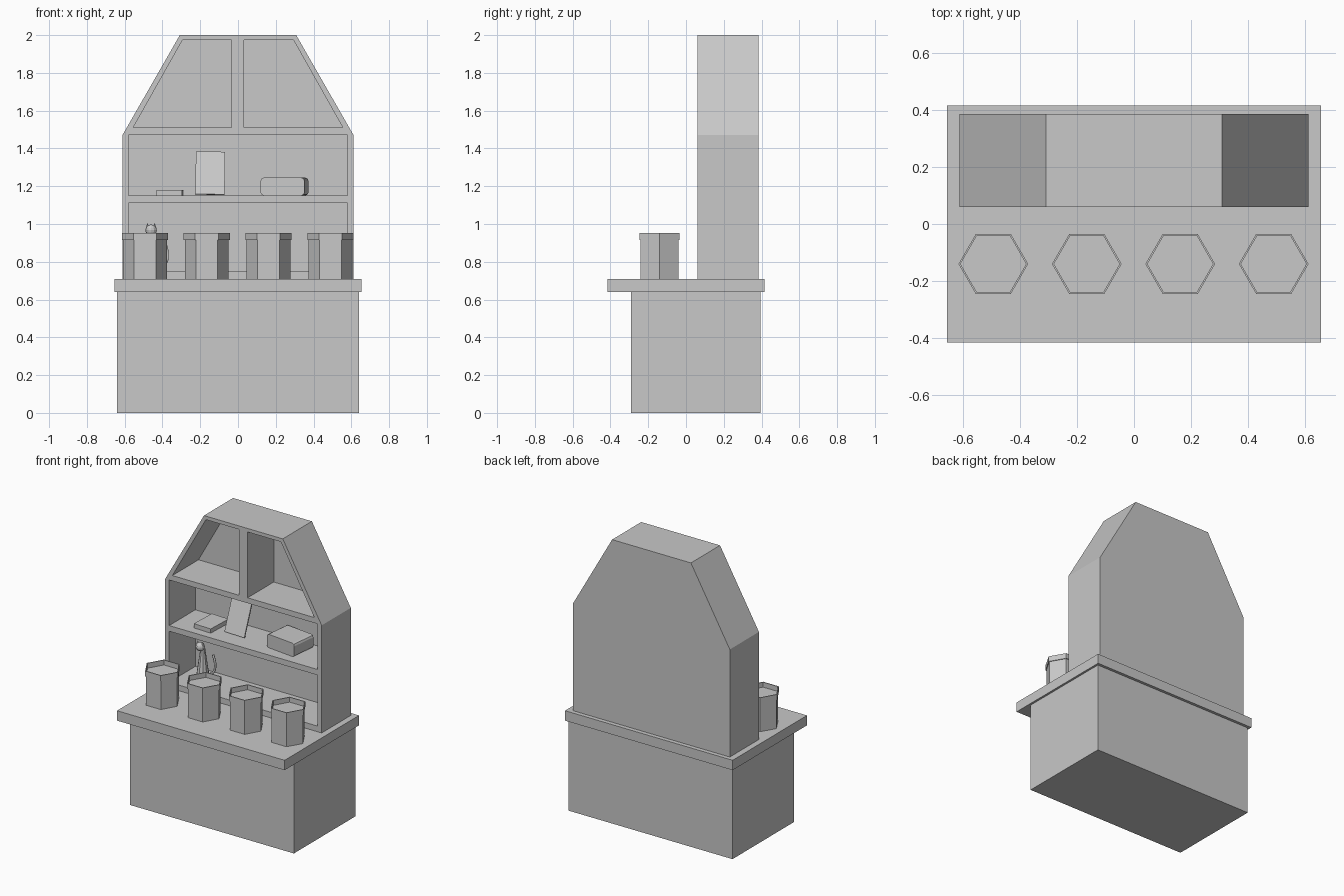
import bpy, bmesh, math
from mathutils import Matrix, Vector

cube = bpy.data.objects.get("Cube")
if cube:
    bpy.data.objects.remove(cube, do_unlink=True)

grey = bpy.data.materials.new("plain grey")
grey.use_nodes = True
grey.diffuse_color = (0.58, 0.58, 0.58, 1)
grey.node_tree.nodes["Principled BSDF"].inputs["Base Color"].default_value = (0.58, 0.58, 0.58, 1)


def finish(name, bm):
    bmesh.ops.recalc_face_normals(bm, faces=bm.faces)
    mesh = bpy.data.meshes.new(name)
    bm.to_mesh(mesh)
    bm.free()
    mesh.materials.append(grey)
    obj = bpy.data.objects.new(name, mesh)
    bpy.context.collection.objects.link(obj)
    return obj


def box(name, low, high):
    """Box between two opposite corners."""
    low, high = Vector(low), Vector(high)
    bm = bmesh.new()
    bmesh.ops.create_cube(bm, size=1, matrix=Matrix.Translation((low + high) / 2)
                          @ Matrix.Diagonal((*(high - low), 1)))
    return finish(name, bm)


def turned_box(name, size, centre, angles):
    """Box with its origin at its centre, turned by angles in degrees."""
    half = Vector(size) / 2
    obj = box(name, -half, half)
    obj.location = centre
    obj.rotation_euler = [math.radians(a) for a in angles]
    return obj


def prism(name, outline, front, back):
    """Outline in x and z, extruded along y."""
    bm = bmesh.new()
    face = bm.faces.new([bm.verts.new((x, front, z)) for x, z in outline])
    made = bmesh.ops.extrude_face_region(bm, geom=[face])["geom"]
    bmesh.ops.translate(bm, vec=(0, back - front, 0),
                        verts=[v for v in made if isinstance(v, bmesh.types.BMVert)])
    return finish(name, bm)


def hex_turned(name, rings, centre):
    """Six-sided lathe through (radius, height) rings, closed at both ends."""
    bm = bmesh.new()
    loops = [[bm.verts.new((centre[0] + r * math.cos(i * math.pi / 3),
                            centre[1] + r * math.sin(i * math.pi / 3), z))
              for i in range(6)] for r, z in rings]
    for a, b in zip(loops, loops[1:]):
        for i in range(6):
            j = (i + 1) % 6
            bm.faces.new((a[i], a[j], b[j], b[i]))
    bm.faces.new(loops[0])
    bm.faces.new(loops[-1])
    return finish(name, bm)


# Counter
box("counter_base", (-0.64, -0.29, 0), (0.64, 0.395, 0.64))
box("counter_top", (-0.655, -0.415, 0.64), (0.655, 0.415, 0.71))

# Shelf cabinet with four open compartments
cabinet = prism("shelf_cabinet", [(-0.612, 0.71), (0.612, 0.71), (0.612, 1.47),
                                  (0.308, 2), (-0.308, 2), (-0.612, 1.47)], 0.06, 0.385)
openings = [
    [(-0.58, 0.75), (0.58, 0.75), (0.58, 1.11), (-0.58, 1.11)],
    [(-0.58, 1.15), (0.58, 1.15), (0.58, 1.472), (-0.58, 1.472)],
    [(-0.555, 1.51), (-0.035, 1.51), (-0.035, 1.975), (-0.293, 1.975)],
    [(0.555, 1.51), (0.033, 1.51), (0.033, 1.975), (0.293, 1.975)],
]
bpy.context.view_layer.objects.active = cabinet
for outline in openings:
    cutter = prism("compartment_cutter", outline, 0, 0.352)
    cutter.hide_render = True
    cut = cabinet.modifiers.new("compartment", "BOOLEAN")
    cut.operation = "DIFFERENCE"
    cut.solver = "EXACT"
    cut.object = cutter
    bpy.ops.object.modifier_apply(modifier=cut.name)
    bpy.data.objects.remove(cutter, do_unlink=True)

# Hexagonal jars with a raised rim
for n in range(4):
    hex_turned(f"jar_{n + 1}", [(0.116, 0.71), (0.116, 0.915), (0.122, 0.915),
                                (0.122, 0.953), (0.115, 0.953), (0.115, 0.918)],
               (-0.493 + n * 0.3275, -0.14))

# Things on the middle shelf
turned_box("flat_book", (0.135, 0.19, 0.03), (-0.36, 0.215, 1.165), (0, 0, -2))
turned_box("leaning_picture", (0.155, 0.01, 0.24), (-0.147, 0.217, 1.269), (-20, 1, 0))
bread_box = turned_box("bread_box", (0.235, 0.185, 0.095), (0.246, 0.23, 1.198), (0, 0, -6.5))
bm = bmesh.new()
bm.from_mesh(bread_box.data)
long_edges = [e for e in bm.edges if abs((e.verts[0].co - e.verts[1].co).y) > 0.1]
bmesh.ops.bevel(bm, geom=long_edges, offset=0.018, segments=2, affect="EDGES", profile=0.5)
bm.to_mesh(bread_box.data)
bm.free()

# Cat figurine on the lower shelf
bm = bmesh.new()
bmesh.ops.create_uvsphere(bm, u_segments=12, v_segments=8, radius=0.03,
                          matrix=Matrix.Translation((-0.46, 0.235, 0.967)))
for side in (-1, 1):
    bmesh.ops.create_cone(bm, segments=6, radius1=0.011, radius2=0, depth=0.028, cap_ends=True,
                          matrix=Matrix.Translation((-0.46 + side * 0.019, 0.235, 0.992)))
bmesh.ops.create_cone(bm, segments=10, radius1=0.045, radius2=0.016, depth=0.2, cap_ends=True,
                      matrix=Matrix.Translation((-0.45, 0.25, 0.85)))
finish("cat_figure", bm)

# Curled tail
curve = bpy.data.curves.new("cat_tail", "CURVE")
curve.dimensions = "3D"
curve.bevel_depth = 0.008
curve.bevel_resolution = 1
curve.use_fill_caps = True
curve.resolution_u = 4
spline = curve.splines.new("BEZIER")
path = [(-0.44, 0.27, 0.76), (-0.385, 0.275, 0.79), (-0.375, 0.28, 0.85), (-0.39, 0.28, 0.91)]
spline.bezier_points.add(len(path) - 1)
for point, co in zip(spline.bezier_points, path):
    point.co = co
    point.handle_left_type = point.handle_right_type = "AUTO"
curve.materials.append(grey)
bpy.context.collection.objects.link(bpy.data.objects.new("cat_tail", curve))
